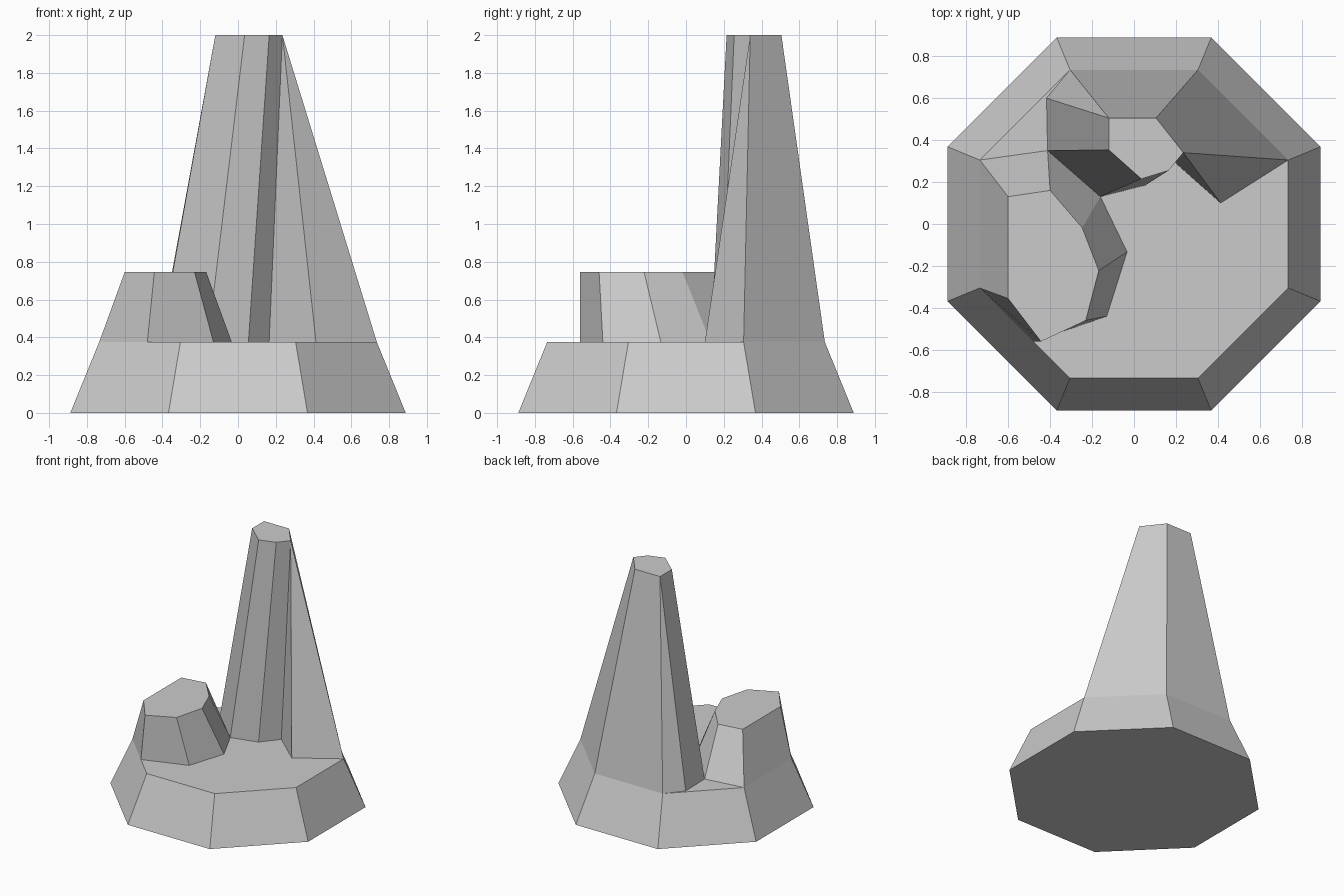
import bpy
import bmesh

if "Cube" in bpy.data.objects:
    bpy.data.objects.remove(bpy.data.objects["Cube"])

DECK = 0.375  # height of the plinth top


def loft(name, lower, upper, z0, z1, bottom_cap=False):
    """Flat-faced wall between two matching rings; repeated points become triangles."""
    bm = bmesh.new()
    lo = [bm.verts.new((x, y, z0)) for x, y in lower]
    hi = [bm.verts.new((x, y, z1)) for x, y in upper]
    n = len(lo)
    for i in range(n):
        j = (i + 1) % n
        bm.faces.new((lo[i], lo[j], hi[j], hi[i]))
    # cap with each repeated point used once
    bm.faces.new([hi[i] for i in range(n) if upper[i] != upper[i - 1]])
    if bottom_cap:
        bm.faces.new(lo[::-1])
    bmesh.ops.remove_doubles(bm, verts=bm.verts, dist=0.0005)
    mesh = bpy.data.meshes.new(name)
    bm.to_mesh(mesh)
    bm.free()
    obj = bpy.data.objects.new(name, mesh)
    bpy.context.collection.objects.link(obj)
    return obj


def octagon(a, b):
    return [(b, -a), (a, -b), (a, b), (b, a), (-b, a), (-a, b), (-a, -b), (-b, -a)]


# Octagonal tapered plinth
loft("plinth", octagon(0.888, 0.368), octagon(0.735, 0.305), 0, DECK, bottom_cap=True)

# Tall leaning rock spire
loft("tall_spire",
     [(-.412, .35), (-.16, .13), (.055, .185), (.165, .32), (.413, .10),
      (.735, .305), (.305, .735), (-.305, .735), (-.417, .60)],
     [(-.12, .353), (.035, .215), (.165, .255), (.235, .34), (.235, .34),
      (.235, .34), (.105, .505), (-.12, .505), (-.12, .505)],
     DECK, 2.0)

# Short rock stump beside it
loft("short_stump",
     [(-.735, .305), (-.735, -.305), (-.48, -.56), (-.13, -.44),
      (-.033, -.133), (-.16, .13), (-.412, .35)],
     [(-.60, .13), (-.60, -.355), (-.443, -.56), (-.23, -.46),
      (-.168, -.222), (-.247, -.018), (-.40, .16)],
     DECK, 0.745)
